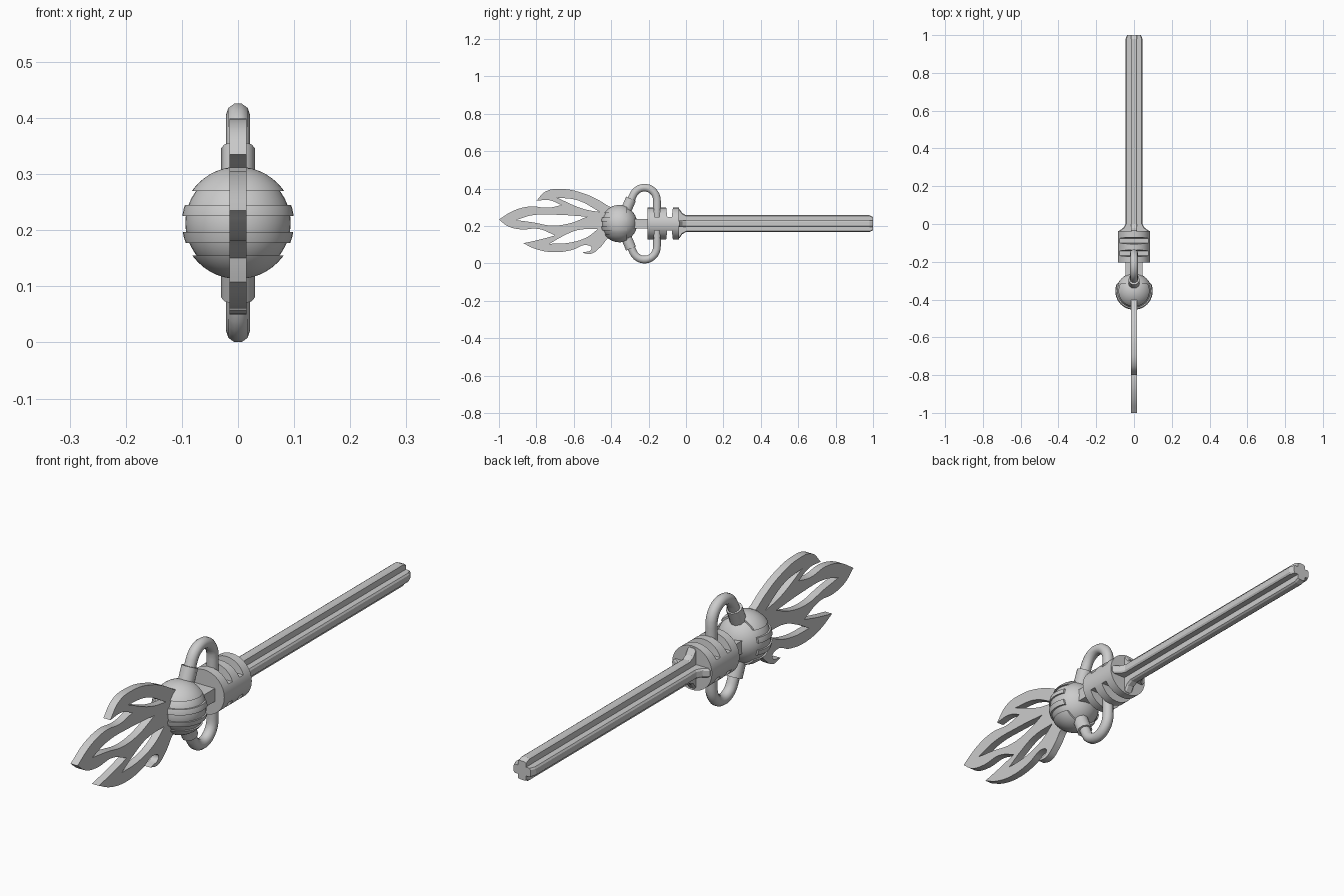
import bpy, bmesh
from math import pi, cos, sin, radians
from mathutils import Vector, Matrix

if "Cube" in bpy.data.objects:
    bpy.data.objects.remove(bpy.data.objects["Cube"])

CZ = 0.213                       # height of the staff axis
BALL = Vector((0, -0.355, CZ))


def finish(bm, name, smooth=True):
    bmesh.ops.recalc_face_normals(bm, faces=bm.faces[:])
    me = bpy.data.meshes.new(name)
    bm.to_mesh(me)
    bm.free()
    ob = bpy.data.objects.new(name, me)
    bpy.context.collection.objects.link(ob)
    if smooth:
        select(ob)
        bpy.ops.object.shade_smooth_by_angle(angle=radians(35))
    return ob


def select(ob):
    bpy.ops.object.select_all(action='DESELECT')
    ob.select_set(True)
    bpy.context.view_layer.objects.active = ob


def loft(name, rings, smooth=False):
    """Skin a list of equal-length point rings and cap both ends."""
    bm = bmesh.new()
    vs = [[bm.verts.new(p) for p in r] for r in rings]
    n = len(vs[0])
    for a, b in zip(vs, vs[1:]):
        for i in range(n):
            bm.faces.new((a[i], a[(i + 1) % n], b[(i + 1) % n], b[i]))
    bm.faces.new(vs[0])
    bm.faces.new(vs[-1])
    return finish(bm, name, smooth)


def cross(y, arm, w=0.017):
    """Plus-shaped section with softened arm tips."""
    quarter = [(w, w), (arm * 0.9, w), (arm, w * 0.6), (arm, -w * 0.6), (arm * 0.9, -w)]
    pts = []
    for k in range(4):
        a = -k * pi / 2
        pts += [(x * cos(a) - z * sin(a), y, CZ + x * sin(a) + z * cos(a)) for x, z in quarter]
    return pts


def circle_y(y, r, n=32):
    return [(r * cos(2 * pi * i / n), y, CZ + r * sin(2 * pi * i / n)) for i in range(n)]


# cross-section rod flaring into the collar
loft("rod", [cross(-0.06, 0.082), cross(-0.035, 0.078), cross(-0.02, 0.056), cross(0.0, 0.045),
             cross(0.98, 0.045), cross(1.0, 0.036)])

# slotted collar
collar = loft("collar", [circle_y(-0.205, 0.085), circle_y(-0.037, 0.085)], True)
for y in (-0.088, -0.155):
    for s in (1, -1):
        prof = [(y - 0.012, 0.036), (y + 0.012, 0.036), (y + 0.022, 0.12), (y - 0.022, 0.12)]
        cut = loft("slot_cutter", [[(x, py, CZ + s * pz) for py, pz in prof] for x in (-0.15, 0.15)])
        mod = collar.modifiers.new("slot", 'BOOLEAN')
        mod.object, mod.operation, mod.solver = cut, 'DIFFERENCE', 'EXACT'
        select(collar)
        bpy.ops.object.modifier_apply(modifier=mod.name)
        bpy.data.objects.remove(cut)

# neck block between collar and ball
bm = bmesh.new()
bmesh.ops.create_cube(bm, size=1, matrix=Matrix.Translation((0, -0.235, CZ)) @ Matrix.Diagonal((0.09, 0.11, 0.05, 1)))
finish(bm, "neck", False)

# ball
bm = bmesh.new()
bmesh.ops.create_uvsphere(bm, u_segments=32, v_segments=20, radius=0.094, matrix=Matrix.Translation(BALL))
finish(bm, "ball")

# raised bands on the front half of the ball
for lo, hi in ((0.057, 0.2), (0.012, 0.032), (-0.036, -0.016), (-0.2, -0.058)):
    bm = bmesh.new()
    bmesh.ops.create_uvsphere(bm, u_segments=40, v_segments=24, radius=0.1, matrix=Matrix.Translation(BALL))
    for co, no in ((BALL + Vector((0, 0, hi)), (0, 0, 1)), (BALL + Vector((0, 0, lo)), (0, 0, -1)),
                   (BALL + Vector((0, 0.04, 0)), (0, 1, 0))):
        bmesh.ops.bisect_plane(bm, geom=bm.verts[:] + bm.edges[:] + bm.faces[:],
                               plane_co=co, plane_no=no, clear_outer=True)
        rim = [e for e in bm.edges if e.is_boundary]
        if rim:
            bmesh.ops.holes_fill(bm, edges=rim, sides=0)
    finish(bm, "ball_band")


def tube(name, pts, radius):
    cu = bpy.data.curves.new(name, 'CURVE')
    cu.dimensions = '3D'
    cu.bevel_depth, cu.bevel_resolution, cu.use_fill_caps = radius, 3, True
    sp = cu.splines.new('POLY')
    sp.points.add(len(pts) - 1)
    for p, (y, z) in zip(sp.points, pts):
        p.co = (0, y, z, 1)
    ob = bpy.data.objects.new(name, cu)
    bpy.context.collection.objects.link(ob)
    select(ob)
    bpy.ops.object.convert(target='MESH')
    bpy.ops.object.shade_smooth_by_angle(angle=radians(40))


# hose loops and their sleeves, above and below
for s, side in ((1, "upper"), (-1, "lower")):
    arc = [(-0.222 + 0.067 * cos(radians(a)), 0.122 + 0.067 * 1.05 * sin(radians(a))) for a in range(155, -1, -12)]
    path = [(-0.32, 0.07)] + arc + [(-0.155, 0.115), (-0.155, 0.025)]
    tube(side + "_hose", [(y, CZ + s * z) for y, z in path], 0.0215)
    tube(side + "_sleeve", [(-0.325, CZ + s * 0.06), (-0.294, CZ + s * 0.133)], 0.03)

# flat flame blade: outline plus holes, third value 1 marks a sharp tip
outline = [(-.34, .29, 1), (-.40, .30, 0), (-.46, .335, 0), (-.54, .372, 0), (-.66, .398, 0), (-.75, .385, 0),
           (-.80, .335, 1), (-.73, .338, 0), (-.665, .312, 1), (-.74, .298, 0), (-.83, .305, 0), (-.92, .283, 0),
           (-1.0, .235, 1), (-.95, .198, 0), (-.88, .182, 0), (-.79, .185, 0), (-.70, .15, 1),
           (-.78, .128, 0), (-.87, .108, 1), (-.80, .076, 0), (-.70, .06, 0), (-.61, .072, 0), (-.53, .098, 0),
           (-.505, .08, 0), (-.555, .058, 1), (-.51, .051, 0), (-.46, .085, 0), (-.41, .14, 0), (-.34, .16, 1)]
holes = [[(-.69, .352, 1), (-.58, .338, 0), (-.46, .275, 1), (-.55, .292, 0)],
         [(-.91, .232, 1), (-.82, .258, 0), (-.68, .26, 0), (-.53, .25, 1), (-.62, .215, 0), (-.72, .203, 0), (-.82, .22, 0)],
         [(-.73, .105, 1), (-.66, .145, 0), (-.58, .178, 0), (-.47, .185, 1), (-.53, .14, 0), (-.63, .11, 0)]]
cu = bpy.data.curves.new("flame_blade", 'CURVE')
cu.dimensions, cu.fill_mode, cu.extrude, cu.resolution_u = '2D', 'BOTH', 0.015, 6
for loop in [outline] + holes:
    sp = cu.splines.new('BEZIER')
    sp.bezier_points.add(len(loop) - 1)
    sp.use_cyclic_u = True
    for bp, (y, z, sharp) in zip(sp.bezier_points, loop):
        bp.co = (y, z, 0)
        bp.handle_left_type = bp.handle_right_type = 'VECTOR' if sharp else 'AUTO'
blade = bpy.data.objects.new("flame_blade", cu)
blade.rotation_euler = (pi / 2, 0, pi / 2)
bpy.context.collection.objects.link(blade)
select(blade)
bpy.ops.object.convert(target='MESH')
bpy.ops.object.shade_smooth_by_angle(angle=radians(35))
